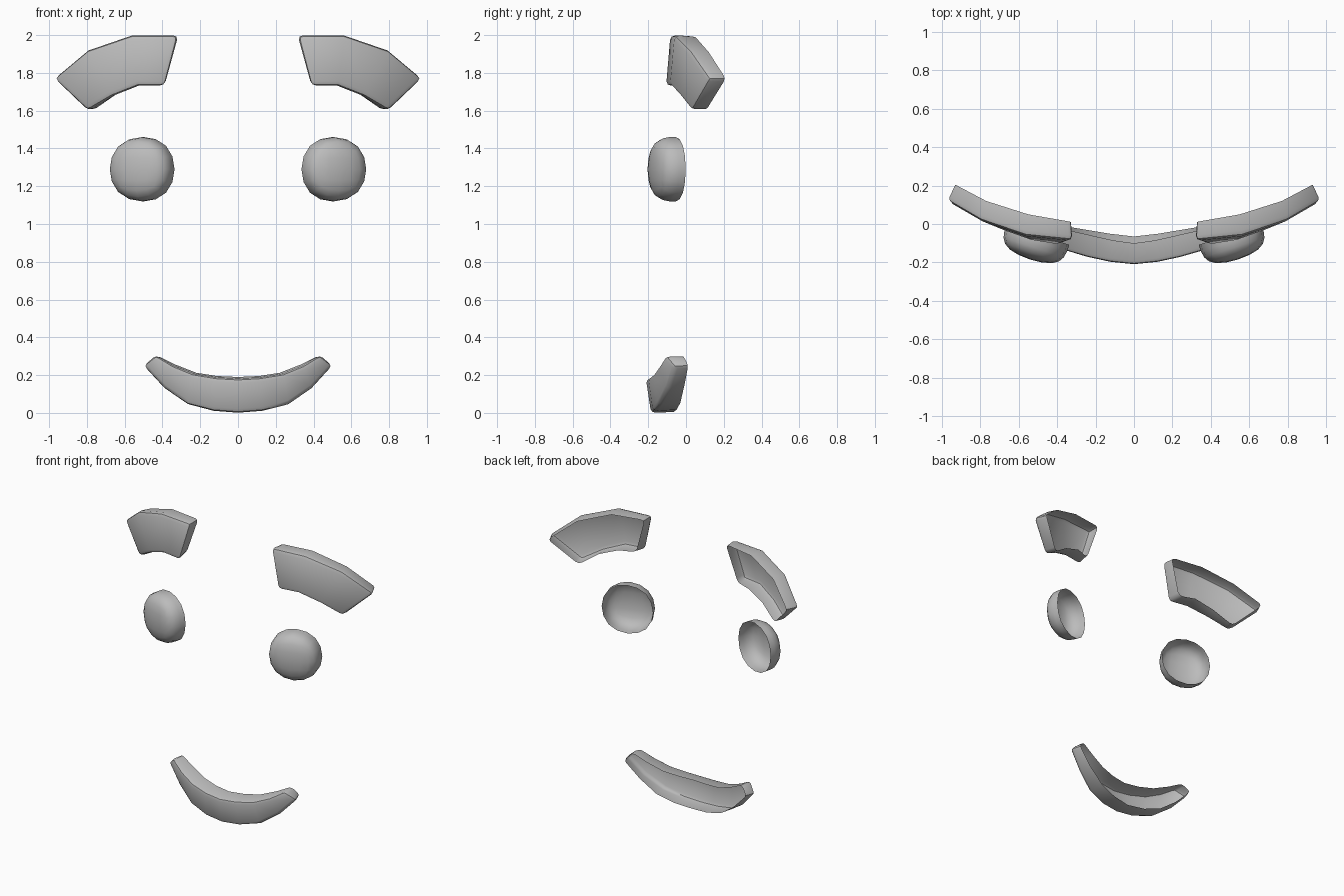
import bpy, bmesh, math
from mathutils import Matrix, Vector

if "Cube" in bpy.data.objects:
    bpy.data.objects.remove(bpy.data.objects["Cube"])

grey = bpy.data.materials.new("soft_grey")
grey.diffuse_color = (0.5, 0.5, 0.5, 1)
grey.use_nodes = True
grey.node_tree.nodes["Principled BSDF"].inputs["Base Color"].default_value = grey.diffuse_color


def finish(name, bm, side=1):
    """Mirror if needed, point normals forward, and make a smooth object."""
    bm.transform(Matrix.Diagonal((side, 1, 1, 1)))
    bmesh.ops.recalc_face_normals(bm, faces=bm.faces)
    total = sum((f.normal * f.calc_area() for f in bm.faces), Vector())
    if total.y > 0:
        bmesh.ops.reverse_faces(bm, faces=bm.faces)
    mesh = bpy.data.meshes.new(name)
    bm.to_mesh(mesh)
    bm.free()
    mesh.materials.append(grey)
    ob = bpy.data.objects.new(name, mesh)
    bpy.context.collection.objects.link(ob)
    bpy.ops.object.select_all(action='DESELECT')
    ob.select_set(True)
    bpy.context.view_layer.objects.active = ob
    bpy.ops.object.shade_smooth_by_angle(angle=math.radians(40))
    return ob


def trough(stations, width):
    """Open-backed shell: U-shaped sections, capped ends, rounded corners."""
    bm = bmesh.new()
    rows = [[bm.verts.new(p) for p in s] for s in stations]
    for a, b in zip(rows, rows[1:]):
        for j in range(3):
            bm.faces.new((a[j], a[j + 1], b[j + 1], b[j]))
    bm.faces.new(rows[0])
    bm.faces.new(rows[-1])
    bmesh.ops.recalc_face_normals(bm, faces=bm.faces)
    sharp = [e for e in bm.edges
             if len(e.link_faces) == 2 and e.calc_face_angle() > math.radians(45)]
    bmesh.ops.bevel(bm, geom=sharp, offset=width, offset_type='OFFSET',
                    segments=2, profile=0.5, affect='EDGES', clamp_overlap=True)
    return bm


# Each section: top back, top front, bottom front, bottom back
BROW = [
    [(.32, .01, 1.995), (.315, -.085, 2.0), (.385, -.11, 1.73), (.40, -.01, 1.74)],
    [(.55, .05, 1.99), (.565, -.06, 2.0), (.53, -.085, 1.73), (.51, .03, 1.74)],
    [(.77, .12, 1.91), (.80, .02, 1.92), (.67, -.035, 1.675), (.64, .06, 1.69)],
    [(.94, .21, 1.77), (.98, .125, 1.77), (.80, .025, 1.60), (.77, .105, 1.60)],
]
HALF_MOUTH = [
    [(0, -.10, .19), (0, -.212, .18), (0, -.185, .0), (0, -.065, .005)],
    [(.11, -.085, .195), (.12, -.20, .187), (.13, -.175, .01), (.13, -.05, .017)],
    [(.22, -.06, .212), (.24, -.175, .207), (.27, -.145, .045), (.25, -.03, .053)],
    [(.33, -.035, .255), (.345, -.145, .25), (.395, -.10, .13), (.37, -.01, .14)],
    [(.43, -.015, .305), (.435, -.11, .305), (.505, -.06, .25), (.48, .012, .25)],
]

for side, label in ((1, "right"), (-1, "left")):
    # Eyebrow
    finish(label + "_eyebrow", trough(BROW, .026), side)

    # Eye: open-backed box rounded into a shallow dome, turned outward
    bm = bmesh.new()
    bmesh.ops.create_cube(bm, size=2)
    back = [f for f in bm.faces if f.normal.y > .5]
    bmesh.ops.delete(bm, geom=back, context='FACES_ONLY')
    bm.transform(Matrix.Translation((.5, -.055, 1.29))
                 @ Matrix.Rotation(math.radians(18), 4, 'Z')
                 @ Matrix.Diagonal((.188, .074, .186, 1))
                 @ Matrix.Translation((0, -1, 0)))
    eye = finish(label + "_eye", bm, side)
    for p in eye.data.polygons:
        p.use_smooth = True
    eye.data.attributes.remove(eye.data.attributes["sharp_edge"]) \
        if "sharp_edge" in eye.data.attributes else None
    sub = eye.modifiers.new("round", 'SUBSURF')
    sub.levels = sub.render_levels = 2

# Mouth
left_half = [[(-x, y, z) for x, y, z in s] for s in HALF_MOUTH[:0:-1]]
finish("mouth", trough(left_half + HALF_MOUTH, .022))
